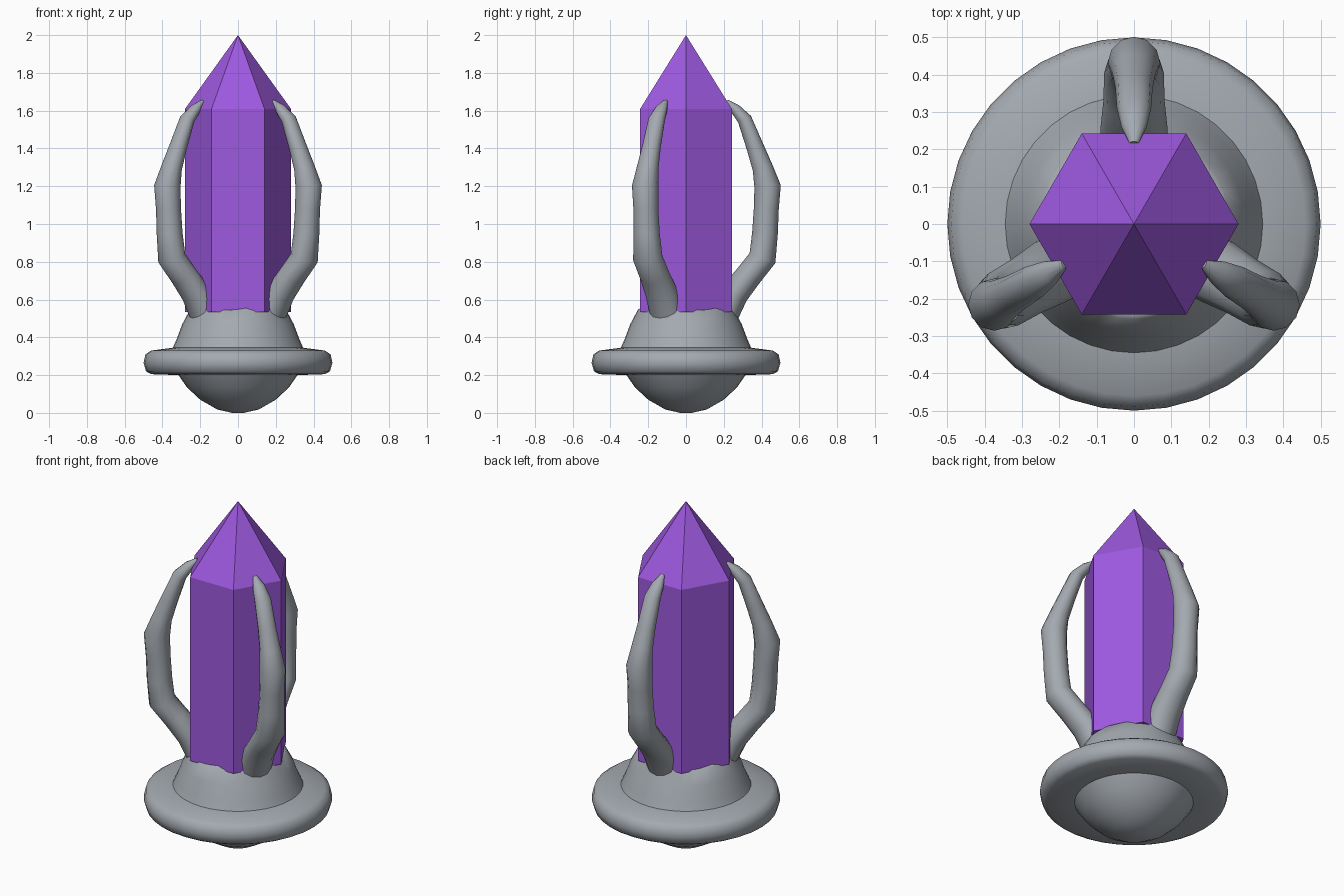
import bpy, bmesh, math
from mathutils import Vector

cube = bpy.data.objects.get("Cube")
if cube:
    bpy.data.objects.remove(cube, do_unlink=True)


def make_material(name, color):
    mat = bpy.data.materials.new(name)
    mat.use_nodes = True
    mat.diffuse_color = color
    mat.node_tree.nodes["Principled BSDF"].inputs["Base Color"].default_value = color
    return mat


stone = make_material("grey stone", (0.37, 0.40, 0.435, 1))
purple = make_material("purple crystal", (0.34, 0.10, 0.74, 1))


def loft(name, rings, mat, smooth_angle=None):
    """Skin a list of equal-length point rings and cap both ends."""
    bm = bmesh.new()
    loops = [[bm.verts.new(p) for p in ring] for ring in rings]
    n = len(loops[0])
    for a, b in zip(loops, loops[1:]):
        for i in range(n):
            j = (i + 1) % n
            bm.faces.new((a[i], a[j], b[j], b[i]))
    bm.faces.new(loops[0][::-1])
    bm.faces.new(loops[-1])
    bmesh.ops.remove_doubles(bm, verts=bm.verts, dist=0.0005)
    bmesh.ops.recalc_face_normals(bm, faces=bm.faces)
    mesh = bpy.data.meshes.new(name)
    bm.to_mesh(mesh)
    bm.free()
    mesh.materials.append(mat)
    obj = bpy.data.objects.new(name, mesh)
    bpy.context.collection.objects.link(obj)
    if smooth_angle:
        bpy.ops.object.select_all(action='DESELECT')
        obj.select_set(True)
        bpy.context.view_layer.objects.active = obj
        bpy.ops.object.shade_smooth_by_angle(angle=math.radians(smooth_angle))
    return obj


def circle(radius, z, sides, wave=0.0):
    """Horizontal ring; wave lifts it under the claws and ripples it between."""
    points = []
    for i in range(sides):
        a = math.tau * i / sides
        lift = wave * (math.cos(3 * (a - math.pi / 2)) + 0.5 * math.cos(9 * a))
        points.append(Vector((radius * math.cos(a), radius * math.sin(a), z + lift)))
    return points


# Pedestal: rounded underside, thick rim and a flared collar
profile = [(0.03, 0.0), (0.11, 0.018), (0.2, 0.07), (0.27, 0.135), (0.315, 0.2),
           (0.46, 0.205), (0.487, 0.22), (0.5, 0.265), (0.49, 0.31), (0.46, 0.33),
           (0.345, 0.345), (0.325, 0.39), (0.295, 0.47), (0.255, 0.545)]
rings = [circle(r, z, 36) for r, z in profile]
rings.append(circle(0.245, 0.56, 36, 0.012))
rings.append(circle(0.2, 0.555, 36))
loft("pedestal", rings, stone, 50)

# Crystal: six-sided shaft with a pointed top
loft("crystal", [circle(0.28, 0.535, 6), circle(0.28, 1.61, 6), circle(0.0001, 2.0, 6)], purple)

# Claws: distance from axis, height, half depth, half width
sections = [(0.20, 0.50, 0.07, 0.09), (0.255, 0.63, 0.075, 0.09), (0.33, 0.725, 0.07, 0.082),
            (0.405, 0.82, 0.073, 0.08), (0.418, 0.95, 0.068, 0.07), (0.425, 1.08, 0.066, 0.066),
            (0.432, 1.2, 0.07, 0.07), (0.405, 1.3, 0.054, 0.058), (0.365, 1.41, 0.046, 0.05),
            (0.31, 1.555, 0.038, 0.046), (0.26, 1.61, 0.028, 0.034), (0.215, 1.65, 0.01, 0.012)]


def claw(name, degrees):
    a = math.radians(degrees)
    out = Vector((math.cos(a), math.sin(a), 0))
    side = Vector((-math.sin(a), math.cos(a), 0))
    up = Vector((0, 0, 1))
    centres = [out * s[0] + up * s[1] for s in sections]
    rings = []
    for i, (r, z, depth, width) in enumerate(sections):
        along = (centres[min(i + 1, len(centres) - 1)] - centres[max(i - 1, 0)]).normalized()
        across = side.cross(along)
        rings.append([centres[i] + across * depth * math.cos(t) + side * width * math.sin(t)
                      for t in (math.tau * k / 12 for k in range(12))])
    loft(name, rings, stone, 60)


for label, degrees in (("back", 90), ("right", 210), ("left", 330)):
    claw(label + "_claw", degrees)
